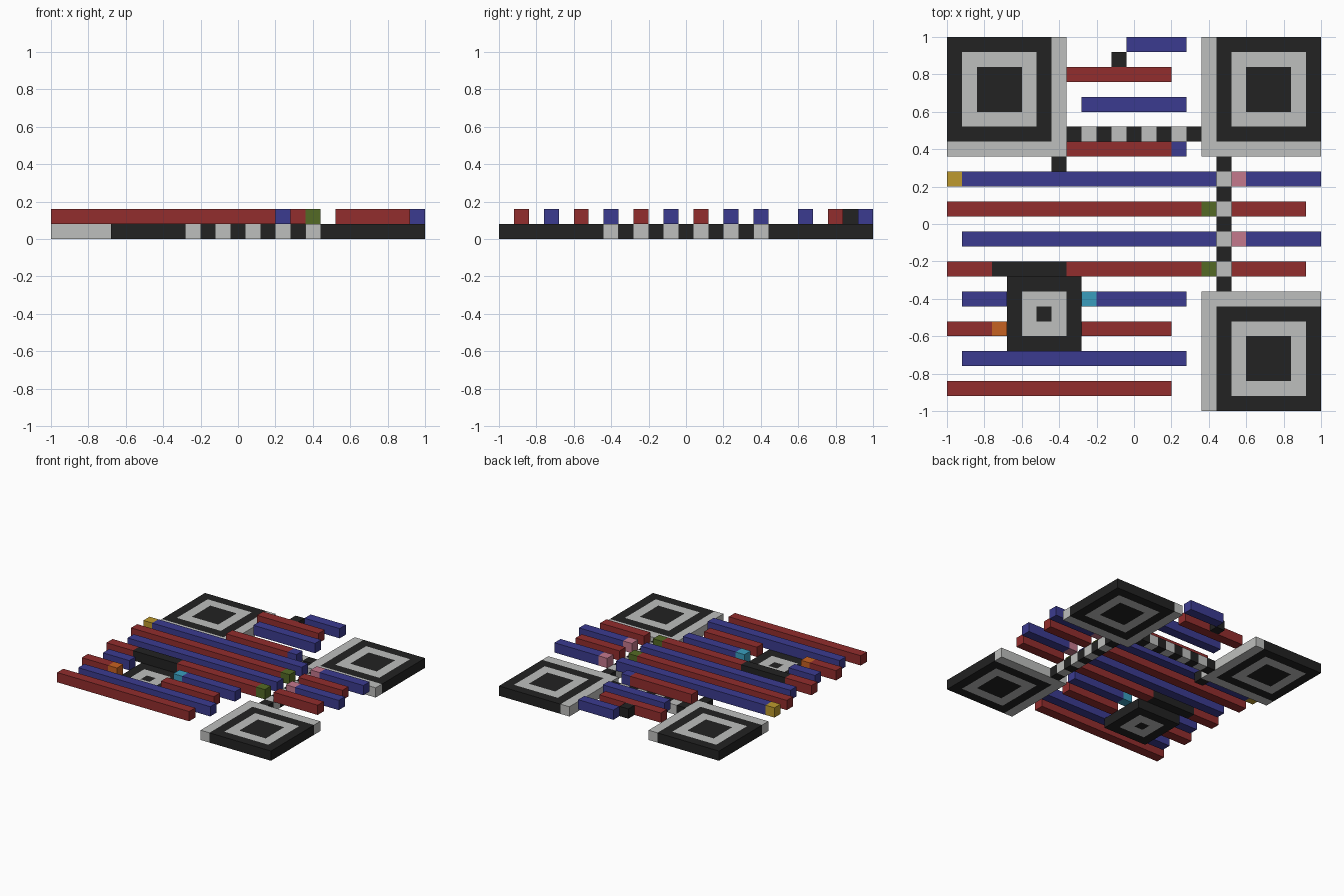
import bpy
import bmesh

cube = bpy.data.objects.get("Cube")
if cube:
    bpy.data.objects.remove(cube, do_unlink=True)

S = 0.08  # side of one module


def srgb(value):
    v = value / 255
    return v / 12.92 if v <= 0.04045 else ((v + 0.055) / 1.055) ** 2.4


def material(name, *rgb):
    colour = [srgb(v) for v in rgb] + [1]
    mat = bpy.data.materials.new(name)
    mat.use_nodes = True
    mat.diffuse_color = colour
    mat.node_tree.nodes["Principled BSDF"].inputs["Base Color"].default_value = colour
    return mat


MATS = {
    "black": material("black", 34, 34, 34),
    "grey": material("grey", 190, 191, 189),
    "red": material("red", 146, 45, 45),
    "blue": material("blue", 59, 59, 144),
    "yellow": material("yellow", 190, 154, 46),
    "pink": material("pink", 196, 120, 140),
    "green": material("green", 84, 106, 37),
    "cyan": material("cyan", 58, 158, 190),
    "orange": material("orange", 198, 98, 34),
}


def finish(name, bm, colour):
    bmesh.ops.recalc_face_normals(bm, faces=bm.faces[:])
    mesh = bpy.data.meshes.new(name)
    bm.to_mesh(mesh)
    bm.free()
    mesh.materials.append(MATS[colour])
    obj = bpy.data.objects.new(name, mesh)
    bpy.context.collection.objects.link(obj)


def prism(name, outline, colour, layer=0):
    """Extrude an outline by one module, on the lower or upper layer."""
    bm = bmesh.new()
    face = bm.faces.new([bm.verts.new((x, y, layer * S)) for x, y in outline])
    grown = bmesh.ops.extrude_face_region(bm, geom=[face])["geom"]
    top = [v for v in grown if isinstance(v, bmesh.types.BMVert)]
    bmesh.ops.translate(bm, verts=top, vec=(0, 0, S))
    finish(name, bm, colour)


def square(cx, cy, half):
    return [(cx - half, cy - half), (cx + half, cy - half),
            (cx + half, cy + half), (cx - half, cy + half)]


def bar(name, row, start, end, colour, layer=1):
    """Bar over columns start to end; rows count from the back."""
    x0, x1, y1 = start * S - 1, end * S - 1, 1 - row * S
    prism(name, [(x0, y1 - S), (x1, y1 - S), (x1, y1), (x0, y1)], colour, layer)


def frame(name, cx, cy, outer, inner, colour):
    """Flat square ring with a square opening."""
    bm = bmesh.new()
    loops = [[bm.verts.new((x, y, z)) for x, y in square(cx, cy, half)]
             for half, z in ((outer, 0), (outer, S), (inner, S), (inner, 0))]
    for a, b in zip(loops, loops[1:] + loops[:1]):
        for i in range(4):
            j = (i + 1) % 4
            bm.faces.new((a[i], a[j], b[j], b[i]))
    finish(name, bm, colour)


def target(name, cx, cy, modules):
    """Concentric black, grey and black squares."""
    half = modules * S / 2
    frame(name + "_outer_frame", cx, cy, half, half - S, "black")
    frame(name + "_inner_frame", cx, cy, half - S, half - 2 * S, "grey")
    prism(name + "_centre", square(cx, cy, half - 2 * S), "black")


# Three corner targets, each with an L-shaped border on its inner sides
a, b = 1 - 7 * S, 1 - 8 * S
border = [(1, b), (1, a), (a, a), (a, 1), (b, 1), (b, b)]
for name, sx, sy in (("back_right", -1, 1), ("back_left", 1, 1), ("front_left", 1, -1)):
    middle = 1 - 3.5 * S
    target(name + "_target", sx * middle, sy * middle, 7)
    prism(name + "_border", [(sx * x, sy * y) for x, y in border], "grey")

# Small target
target("small_target", -0.48, -0.48, 5)

# Chequered strips joining the corner targets
for i in range(8, 17):
    colour = "grey" if i % 2 else "black"
    bar(f"cross_strip_{i}", 6, i, i + 1, colour, 0)
    bar(f"long_strip_{i}", i, 18, 19, colour, 0)
bar("lower_black_block", 8, 7, 8, "black", 0)

# Raised bars: row, then (first column, end column, colour)
ROWS = {
    0: [(12, 16, "blue")],
    1: [(11, 12, "black")],
    2: [(8, 15, "red")],
    4: [(9, 16, "blue")],
    7: [(8, 15, "red"), (15, 16, "blue")],
    9: [(0, 1, "yellow"), (1, 18, "blue"), (19, 20, "pink"), (20, 25, "blue")],
    11: [(0, 17, "red"), (17, 18, "green"), (19, 24, "red")],
    13: [(1, 18, "blue"), (19, 20, "pink"), (20, 25, "blue")],
    15: [(0, 3, "red"), (3, 8, "black"), (8, 17, "red"), (17, 18, "green"),
         (19, 24, "red")],
    17: [(1, 4, "blue"), (9, 10, "cyan"), (10, 16, "blue")],
    19: [(0, 3, "red"), (3, 4, "orange"), (9, 15, "red")],
    21: [(1, 16, "blue")],
    23: [(0, 15, "red")],
}
for row, bars in ROWS.items():
    for start, end, colour in bars:
        bar(f"{colour}_bar_{row}_{start}", row, start, end, colour)
